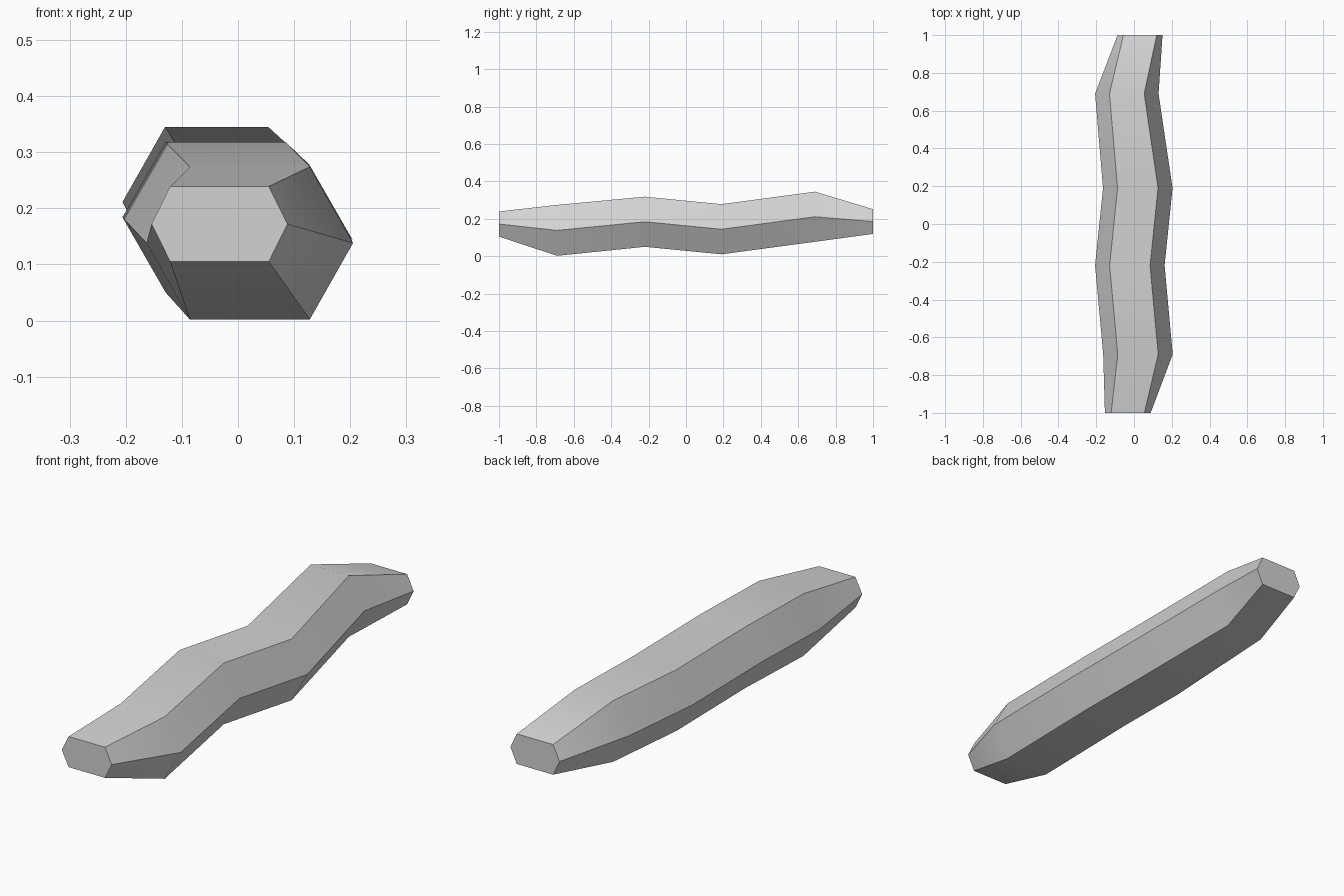
import bpy
import bmesh
import math

cube = bpy.data.objects.get("Cube")
if cube:
    bpy.data.objects.remove(cube, do_unlink=True)

# Plain stone grey
grey = bpy.data.materials.new("light_grey")
grey.use_nodes = True
colour = (0.65, 0.65, 0.65, 1.0)
grey.diffuse_color = colour
grey.node_tree.nodes["Principled BSDF"].inputs["Base Color"].default_value = colour

# Hexagonal sections: y, centre x, centre z, half width, half flat, half height
SECTIONS = [
    (-1.00, -0.033, 0.172, 0.121, 0.088, 0.067),
    (-0.69, 0.021, 0.138, 0.184, 0.107, 0.136),
    (-0.22, -0.022, 0.184, 0.184, 0.107, 0.134),
    (0.19, 0.020, 0.144, 0.184, 0.107, 0.134),
    (0.69, -0.038, 0.211, 0.168, 0.092, 0.134),
    (1.00, 0.032, 0.185, 0.119, 0.088, 0.066),
]


def hex_ring(bm, y, cx, cz, wide, flat, high):
    outline = [(wide, 0), (flat, high), (-flat, high),
               (-wide, 0), (-flat, -high), (flat, -high)]
    return [bm.verts.new((cx + x, y, cz + z)) for x, z in outline]


# Wavy bar: sections joined lengthwise, closed at both ends
bm = bmesh.new()
rings = [hex_ring(bm, *section) for section in SECTIONS]
for a, b in zip(rings, rings[1:]):
    for i in range(6):
        j = (i + 1) % 6
        bm.faces.new((a[i], a[j], b[j], b[i]))
bm.faces.new(rings[0])
bm.faces.new(rings[-1])
bmesh.ops.recalc_face_normals(bm, faces=bm.faces[:])

mesh = bpy.data.meshes.new("wavy_bar")
bm.to_mesh(mesh)
bm.free()
mesh.materials.append(grey)
bar = bpy.data.objects.new("wavy_bar", mesh)
bpy.context.collection.objects.link(bar)

# Soft bends along the length, crisp long edges
bpy.ops.object.select_all(action="DESELECT")
bar.select_set(True)
bpy.context.view_layer.objects.active = bar
bpy.ops.object.shade_smooth_by_angle(angle=math.radians(40))
